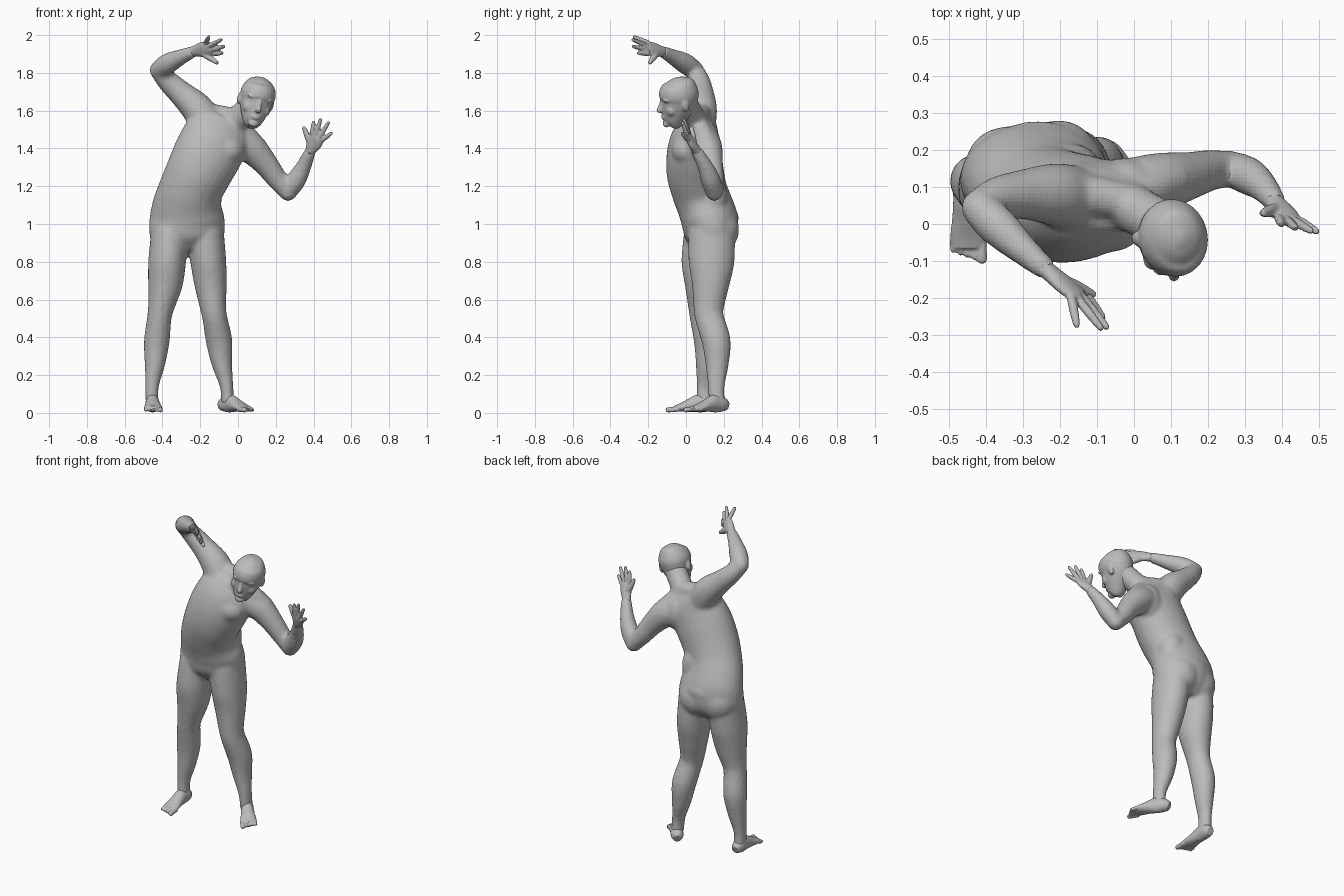
import bpy
import bmesh
import math
from mathutils import Vector, Matrix

cube = bpy.data.objects.get("Cube")
if cube:
    bpy.data.objects.remove(cube, do_unlink=True)

SIDES = 24
STEPS = 4
X_AXIS = Vector((1, 0, 0))
Z_AXIS = Vector((0, 0, 1))

clay = bpy.data.materials.new("clay grey")
clay.use_nodes = True
grey = (0.5, 0.5, 0.5, 1)
clay.diffuse_color = grey
clay.node_tree.nodes["Principled BSDF"].inputs["Base Color"].default_value = grey


def flowing(sections):
    """Sections refined along a smooth curve through the given ones."""
    rows = [Vector((*s[:4], s[-1])) for s in sections]
    fine = []
    for i in range(len(rows) - 1):
        a, b = rows[i], rows[i + 1]
        slope_a = (b - rows[max(i - 1, 0)]) / 2
        slope_b = (rows[min(i + 2, len(rows) - 1)] - a) / 2
        for k in range(STEPS):
            t = k / STEPS
            ease = t * t * (3 - 2 * t)
            fine.append(a.lerp(b, ease) + slope_a * t * (1 - t) ** 2 - slope_b * t * t * (1 - t))
    return fine + [rows[-1]]


def loft(bm, sections, across=X_AXIS):
    """Closed tube through sections (x, y, z, half width, half depth)."""
    rows = flowing(sections)
    centres = [Vector(row[:3]) for row in rows]
    rings = []
    for i, row in enumerate(rows):
        ahead = centres[min(i + 1, len(centres) - 1)]
        behind = centres[max(i - 1, 0)]
        along = (ahead - behind).normalized()
        wide = (across - along * across.dot(along)).normalized()
        deep = along.cross(wide)
        ring = []
        for k in range(SIDES):
            angle = math.tau * k / SIDES
            offset = wide * math.cos(angle) * row[3] + deep * math.sin(angle) * row[4]
            ring.append(bm.verts.new(centres[i] + offset))
        rings.append(ring)
    for lower, upper in zip(rings, rings[1:]):
        for k in range(SIDES):
            n = (k + 1) % SIDES
            bm.faces.new((lower[k], lower[n], upper[n], upper[k]))
    bm.faces.new(rings[0][::-1])
    bm.faces.new(rings[-1])


def blob(bm, centre, radii, turn=None):
    """Ellipsoid, optionally turned by a rotation matrix."""
    place = Matrix.Translation(Vector(centre))
    if turn:
        place = place @ turn.to_4x4()
    place = place @ Matrix.Diagonal((*radii, 1))
    bmesh.ops.create_uvsphere(bm, u_segments=SIDES, v_segments=SIDES // 2, radius=1, matrix=place)


def rod(bm, start, end, thick, thin):
    """Tapered digit with a rounded tip."""
    start, end = Vector(start), Vector(end)
    across = X_AXIS if abs((end - start).normalized().x) < 0.8 else Z_AXIS
    loft(bm, [(*start, thick), (*start.lerp(end, 0.5), thick), (*end, thin)], across)
    blob(bm, end, (thin, thin, thin))


def finish(bm, name, voxel, rounds):
    """Fuse overlapping volumes into one skin and relax it."""
    mesh = bpy.data.meshes.new(name)
    bmesh.ops.recalc_face_normals(bm, faces=bm.faces)
    bm.to_mesh(mesh)
    bm.free()
    mesh.materials.append(clay)
    obj = bpy.data.objects.new(name, mesh)
    bpy.context.scene.collection.objects.link(obj)
    fuse = obj.modifiers.new("fuse", "REMESH")
    fuse.mode = "VOXEL"
    fuse.voxel_size = voxel
    relax = obj.modifiers.new("relax", "SMOOTH")
    relax.factor = 0.5
    relax.iterations = rounds


# Torso, leaning towards its left
body = bmesh.new()
lean = Vector((0.92, 0.1, -0.38))
loft(body, [
    (-.265, .13, .86, .13, .08), (-.27, .13, .93, .195, .135),
    (-.27, .125, 1.02, .2, .15), (-.268, .1, 1.1, .185, .148),
    (-.25, .07, 1.18, .17, .148), (-.205, .048, 1.28, .175, .152),
    (-.15, .045, 1.39, .182, .143), (-.095, .057, 1.49, .172, .115),
    (-.06, .06, 1.56, .11, .07)], lean)
blob(body, (-.34, .165, .97), (.115, .1, .12))         # buttocks
blob(body, (-.205, .175, .97), (.11, .107, .12))
blob(body, (-.26, .165, 1.03), (.15, .115, .09))       # lower back
blob(body, (-.175, .14, 1.14), (.09, .08, .13))        # left flank
for spot in ((-.17, .005, 1.43), (-.07, .01, 1.39)):
    blob(body, spot, (.105, .088, .085))               # chest muscles
for spot in ((-.14, .1, 1.48), (-.02, .11, 1.43)):
    blob(body, spot, (.09, .07, .11))                  # shoulder blades

# Neck and the muscles running down to the shoulders
loft(body, [(-.06, .07, 1.5, .08), (0, .04, 1.56, .066), (.09, -.01, 1.65, .066)])
loft(body, [(-.2, .08, 1.59, .06), (-.1, .075, 1.575, .055), (.02, .05, 1.56, .05)], Z_AXIS)
loft(body, [(-.02, .06, 1.54, .05), (.04, .09, 1.475, .055), (.1, .12, 1.4, .06)], Z_AXIS)

# Legs
loft(body, [
    (-.36, .115, .96, .1, .125), (-.375, .1, .8, .1, .125),
    (-.385, .095, .68, .092, .103), (-.407, .09, .56, .07, .079),
    (-.417, .095, .5, .065, .074), (-.43, .115, .38, .068, .074),
    (-.44, .11, .26, .055, .059), (-.455, .1, .14, .036, .044),
    (-.455, .1, .05, .036, .044)])
loft(body, [
    (-.175, .135, .96, .1, .125), (-.157, .135, .8, .095, .122),
    (-.145, .13, .68, .086, .1), (-.132, .12, .56, .07, .081),
    (-.122, .125, .5, .066, .077), (-.1, .16, .38, .07, .077),
    (-.085, .165, .26, .055, .062), (-.06, .16, .14, .036, .045),
    (-.055, .165, .05, .036, .044)])

# Arms: upper arm, elbow, forearm
right_elbow, right_wrist = (-.42, .045, 1.815), (-.23, -.13, 1.915)
left_elbow, left_wrist = (.265, .15, 1.17), (.385, .055, 1.39)
loft(body, [(-.17, .07, 1.54, .09), (-.22, .08, 1.615, .085), (-.3, .08, 1.69, .068),
            (-.37, .07, 1.755, .058), (*right_elbow, .048)], Z_AXIS)
loft(body, [(*right_elbow, .05), (-.37, -.005, 1.85, .055),
            (-.3, -.07, 1.885, .042), (*right_wrist, .03)], Z_AXIS)
loft(body, [(.02, .1, 1.43, .085), (.08, .115, 1.39, .08), (.145, .13, 1.32, .066),
            (.205, .145, 1.24, .056), (*left_elbow, .048)], Z_AXIS)
loft(body, [(*left_elbow, .048), (.31, .13, 1.235, .052),
            (.35, .1, 1.31, .041), (*left_wrist, .03)])
for elbow in (right_elbow, left_elbow):
    blob(body, elbow, (.049, .049, .049))
finish(body, "body", 0.011, 10)


# Hands: palm, four fingers fanned between two knuckles, thumb
def hand(name, wrist, index, little, tips, thumb):
    bm = bmesh.new()
    wrist, index, little = Vector(wrist), Vector(index), Vector(little)
    knuckles = index.lerp(little, 0.5)
    spread = little - index
    loft(bm, [(*wrist.lerp(knuckles, -0.2), .028, .026), (*wrist, .029, .023),
              (*wrist.lerp(knuckles, 0.5), .042, .02), (*knuckles, .042, .014)], spread)
    for i, tip in enumerate(tips):
        rod(bm, index.lerp(little, i / 3), tip, .0125, .0095)
    rod(bm, wrist.lerp(index, 0.35), thumb, .017, .011)
    finish(bm, name, 0.005, 3)


hand("right_hand", right_wrist, (-.128, -.195, 1.9), (-.17, -.2, 1.96),
     [(-.085, -.252, 1.905), (-.075, -.278, 1.94), (-.09, -.281, 1.975), (-.155, -.273, 1.99)],
     (-.112, -.19, 1.855))
hand("left_hand", left_wrist, (.392, .015, 1.475), (.446, .01, 1.445),
     [(.4, 0, 1.537), (.437, -.01, 1.551), (.478, -.018, 1.535), (.494, -.02, 1.48)],
     (.35, .03, 1.507))


# Feet: loft from heel to ball, then five toes
def foot(name, heel, heading, inner):
    bm = bmesh.new()
    forward = Vector((*heading, 0)).normalized()
    side = Z_AXIS.cross(forward)
    heel = Vector((*heel, 0))
    profile = [(0, .035, .024, .026), (.03, .045, .037, .04), (.08, .05, .037, .048),
               (.13, .04, .041, .035), (.18, .028, .048, .022), (.215, .022, .044, .014)]
    loft(bm, [(*(heel + forward * d + Z_AXIS * h), w, t) for d, h, w, t in profile], side)
    for i in range(5):
        lateral = side * inner * (.036 - .019 * i)
        size = .014 if i == 0 else .01
        root = heel + lateral + forward * .19 + Z_AXIS * .02
        tip = heel + lateral + forward * (.246 - .007 * i) + Z_AXIS * .016
        rod(bm, root, tip, size, size)
    finish(bm, name, 0.005, 3)


foot("right_foot", (-.455, .15), (.03, -1), 1)
foot("left_foot", (-.09, .215), (.62, -.78), -1)

# Head, built in its own tilted frame
centre = Vector((.1, -.03, 1.67))
up = Vector((.28, -.15, .95)).normalized()
facing = Vector((.17, -.95, -.2))
facing = (facing - up * facing.dot(up)).normalized()
side = up.cross(facing)
turn = Matrix((side, facing, up)).transposed()


def at(s, f, h):
    return centre + side * s + facing * f + up * h


head = bmesh.new()
skull = [(-.145, .075, .03, .025), (-.13, .063, .047, .05), (-.09, .045, .066, .072),
         (-.05, .027, .08, .088), (-.015, .012, .088, .1), (.015, .006, .094, .106),
         (.045, 0, .09, .102), (.075, -.005, .074, .086),
         (.097, -.005, .048, .056), (.111, -.005, .01, .012)]
loft(head, [(*at(0, f, h), w, d) for h, f, w, d in skull], side)
rod(head, at(0, .1, .005), at(0, .122, -.045), .011, .016)       # nose
blob(head, at(0, .106, -.088), (.024, .012, .013), turn)         # lips
blob(head, at(0, .098, -.125), (.028, .018, .02), turn)          # chin
for s in (-1, 1):
    blob(head, at(.034 * s, .086, .014), (.036, .016, .012), turn)    # brow
    blob(head, at(.042 * s, .066, -.048), (.034, .03, .034), turn)    # cheek
    blob(head, at(.09 * s, -.005, -.025), (.011, .02, .034), turn)    # ear
finish(head, "head", 0.006, 7)
